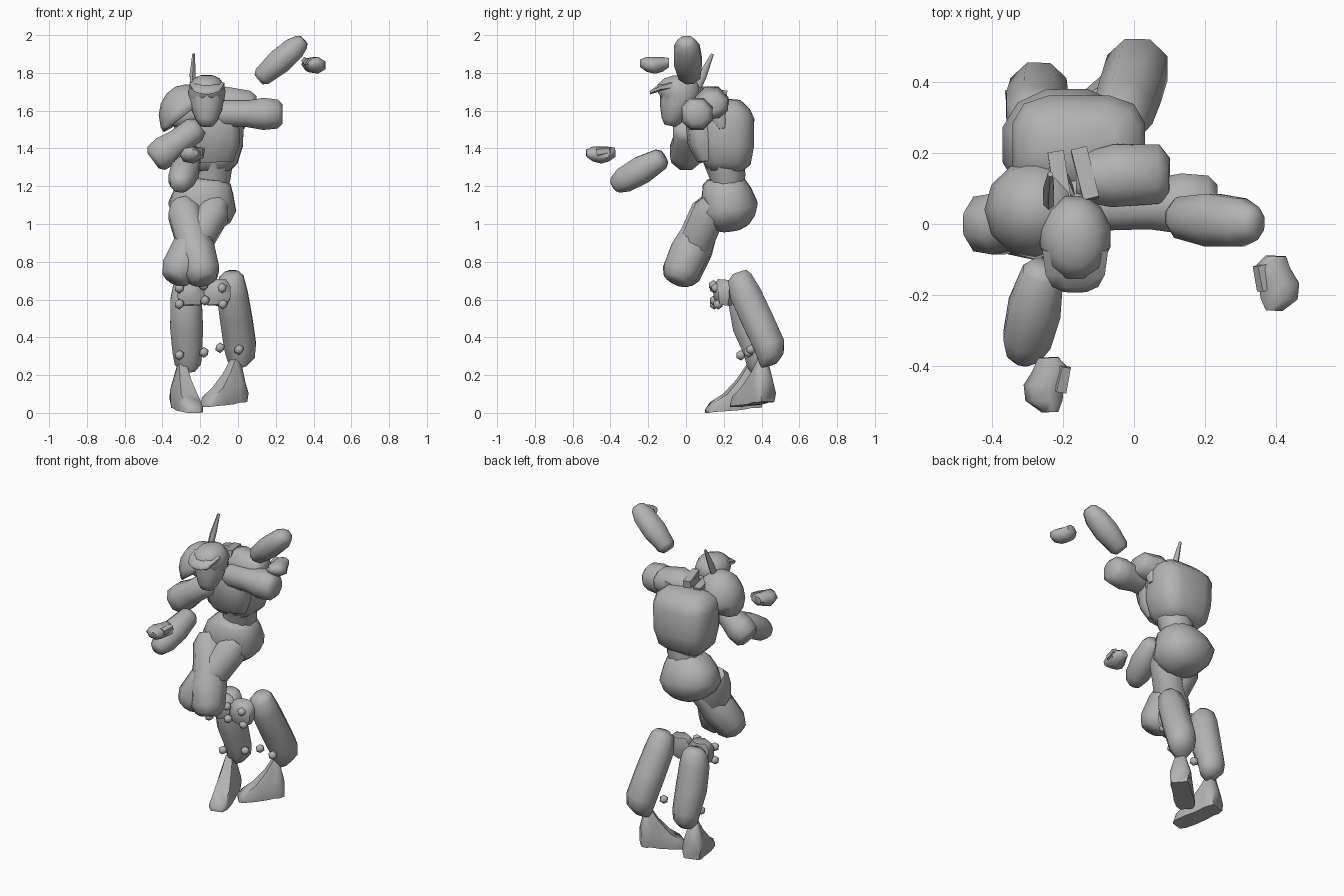
import bpy, bmesh, math
from mathutils import Vector

grey = bpy.data.materials.new("grey")
grey.diffuse_color = (0.45, 0.45, 0.45, 1)


def finish(name, bm, angle=60):
    bmesh.ops.recalc_face_normals(bm, faces=bm.faces)
    mesh = bpy.data.meshes.new(name)
    bm.to_mesh(mesh)
    bm.free()
    mesh.materials.append(grey)
    ob = bpy.data.objects.new(name, mesh)
    bpy.context.collection.objects.link(ob)
    bpy.ops.object.select_all(action='DESELECT')
    ob.select_set(True)
    bpy.context.view_layer.objects.active = ob
    bpy.ops.object.shade_smooth_by_angle(angle=math.radians(angle))
    return ob


def loft(name, rings, sides=8, side=(1, 0, 0), power=1.0, angle=60):
    """Closed body through rings of (x, y, z, half width, half depth)."""
    bm = bmesh.new()
    axis = (Vector(rings[-1][:3]) - Vector(rings[0][:3])).normalized()
    u = Vector(side)
    u = (u - axis * u.dot(axis)).normalized()
    v = axis.cross(u)
    loops = []
    for x, y, z, a, b in rings:
        loop = []
        for i in range(sides):
            t = 2 * math.pi * (i + 0.5) / sides
            c, s = math.cos(t), math.sin(t)
            c = math.copysign(abs(c) ** power, c)
            s = math.copysign(abs(s) ** power, s)
            loop.append(bm.verts.new(Vector((x, y, z)) + u * a * c + v * b * s))
        loops.append(loop)
    for p, q in zip(loops, loops[1:]):
        for i in range(sides):
            j = (i + 1) % sides
            bm.faces.new((p[i], p[j], q[j], q[i]))
    bm.faces.new(loops[0][::-1])
    bm.faces.new(loops[-1])
    return finish(name, bm, angle)


def limb(name, start, end, radii, depth=1.0, side=(1, 0, 0), sides=8):
    """Straight armour segment with radii given as (fraction, radius)."""
    a, b = Vector(start), Vector(end)
    return loft(name, [(*a.lerp(b, f), r, r * depth) for f, r in radii], sides, side)


def dome(name, centre, radii, normal, drop):
    """Shoulder shell: an ellipsoid cut by a tilted plane."""
    bm = bmesh.new()
    bmesh.ops.create_uvsphere(bm, u_segments=12, v_segments=8, radius=1)
    for v in bm.verts:
        v.co = Vector([c + r * k for c, r, k in zip(centre, radii, v.co)])
    n = Vector(normal).normalized()
    bmesh.ops.bisect_plane(bm, geom=bm.verts[:] + bm.edges[:] + bm.faces[:],
                           plane_co=Vector(centre) - n * drop, plane_no=n, clear_inner=True)
    ob = finish(name, bm)
    shell = ob.modifiers.new("thickness", 'SOLIDIFY')
    shell.thickness = 0.012


def knob(name, centre, r=0.028):
    bm = bmesh.new()
    bmesh.ops.create_icosphere(bm, subdivisions=1, radius=r)
    bmesh.ops.translate(bm, verts=bm.verts, vec=centre)
    finish(name, bm)


# torso
loft("torso", [(-.16, .20, 1.275, .11, .085), (-.16, .215, 1.325, .16, .13),
               (-.155, .215, 1.42, .185, .148), (-.155, .22, 1.57, .19, .145),
               (-.155, .22, 1.62, .175, .12), (-.155, .235, 1.66, .12, .055)], 12, power=.6)
loft("chest", [(-.14, .12, 1.33, .12, .06), (-.13, .09, 1.42, .145, .08),
               (-.14, .08, 1.56, .15, .085), (-.15, .1, 1.63, .11, .08)], 10, power=.75)
loft("waist", [(-.16, .22, 1.18, .10, .09), (-.14, .22, 1.25, .105, .095),
               (-.13, .2, 1.34, .11, .11)], 10)
loft("pelvis", [(-.19, .24, .965, .05, .05), (-.19, .235, .985, .10, .10), (-.19, .23, 1.03, .155, .14),
                (-.19, .225, 1.09, .185, .16), (-.18, .215, 1.17, .16, .135),
                (-.16, .2, 1.22, .125, .115), (-.16, .2, 1.245, .08, .09)], 12, power=.85)
loft("neck", [(-.16, .1, 1.58, .06, .06), (-.16, .02, 1.66, .06, .06)], 8)

# head, cap and antenna
loft("head", [(-.165, -.085, 1.52, .035, .03), (-.165, -.075, 1.55, .06, .055),
              (-.165, -.055, 1.61, .085, .085), (-.165, -.04, 1.67, .095, .1),
              (-.165, -.04, 1.72, .095, .1)], 10)
loft("cap", [(-.165, -.03, 1.65, .095, .09), (-.165, -.035, 1.70, .102, .118),
             (-.165, -.045, 1.74, .093, .112), (-.165, -.04, 1.772, .068, .08),
             (-.165, -.035, 1.787, .035, .035)], 12)
loft("cap_brim", [(-.165, -.19, 1.693, .035, .008), (-.165, -.175, 1.703, .07, .012),
                  (-.165, -.14, 1.72, .09, .02), (-.165, -.07, 1.735, .1, .035)], 8)
loft("antenna", [(-.24, .05, 1.7, .016, .022), (-.24, .09, 1.79, .018, .022),
                 (-.235, .14, 1.9, .008, .008)], 6)
loft("collar_block", [(-.12, .07, 1.70, .03, .03), (-.155, .21, 1.68, .03, .035)], 4, power=.8)
loft("rear_collar_block", [(-.20, .07, 1.67, .03, .03), (-.22, .2, 1.65, .03, .035)], 4, power=.8)

# shoulders
dome("right_shoulder_shell", (-.275, .04, 1.575), (.145, .14, .165), (-.6, .05, .8), .0)
limb("right_shoulder", (-.35, .04, 1.57), (-.17, .12, 1.6),
     [(0, .05), (.3, .09), (1, .09)], side=(0, 1, 0))
loft("left_shoulder", [(.1, .13, 1.63, .06, .05), (.07, .14, 1.635, .09, .075),
                       (-.06, .135, 1.635, .095, .1), (-.16, .13, 1.62, .07, .08)],
     8, side=(0, 1, 0))
loft("left_shoulder_lobe", [(.0, .19, 1.5, .04, .03), (-.01, .18, 1.54, .06, .05),
                            (-.03, .17, 1.66, .06, .06)], 8)

# arms
UPPER = [(0, .05), (.12, .075), (.45, .075), (.72, .092), (.93, .083), (1, .055)]
limb("left_upper_arm", (-.12, .05, 1.585), (.235, .06, 1.582), UPPER, side=(0, 1, 0))
limb("right_upper_arm", (-.2, .0, 1.52), (-.45, .0, 1.335), UPPER, side=(0, 1, 0))
FORE = [(0, .04), (.08, .062), (.45, .08), (.78, .073), (.95, .05), (1, .03)]
limb("left_forearm", (.11, .02, 1.765), (.35, .0, 1.975), FORE, .9, (0, 1, 0))
limb("right_forearm", (-.25, -.115, 1.355), (-.315, -.385, 1.2), FORE, 1)


def hand(name, centre, flip):
    """Half-closed fist: palm lump and thumb."""
    x, y, z = centre
    loft(name + "_palm", [(x - .005 * flip, y - .078, z + .005, .025, .02),
                          (x + .01 * flip, y - .045, z, .055, .04),
                          (x + .01 * flip, y + .0, z - .005, .06, .046),
                          (x - .01 * flip, y + .04, z, .055, .04), (x, y + .075, z + .01, .03, .025)], 7)
    loft(name + "_thumb", [(x - .03 * flip, y - .02, z + .01, .025, .025),
                           (x - .045 * flip, y + .05, z + .02, .022, .02)], 5)


hand("left_hand", (.4, -.165, 1.845), 1)
hand("right_hand", (-.24, -.45, 1.37), -1)

# thighs
THIGH = [(0, .06), (.13, .095), (.45, .095), (.62, .108), (.88, .1), (.97, .075), (1, .05)]
limb("right_thigh", (-.30, .14, 1.12), (-.175, -.055, .69), THIGH, 1.03)
limb("left_thigh", (-.10, .15, 1.12), (-.345, -.03, .70), THIGH, 1)

# shins, bent just below the knee, with brackets and knobs
loft("right_shin", [(-.275, .30, .70, .045, .04), (-.275, .30, .67, .075, .07), (-.275, .305, .60, .09, .09),
                    (-.272, .335, .45, .094, .094), (-.268, .38, .32, .085, .08),
                    (-.265, .385, .26, .075, .07), (-.265, .38, .22, .04, .04)], 8)
loft("left_shin", [(-.035, .285, .745, .04, .04), (-.035, .285, .715, .07, .07), (-.03, .315, .63, .088, .09),
                   (-.01, .375, .50, .092, .092), (.01, .44, .36, .092, .09),
                   (.015, .45, .295, .08, .075), (.005, .44, .25, .045, .045)], 8)
for name, x in (("right", -.25), ("left", -.11)):
    loft(name + "_knee_bracket", [(x, .20, .57, .06, .04), (x, .20, .61, .08, .055), (x, .20, .67, .08, .055),
                                  (x, .21, .705, .055, .04)], 6)
for i, p in enumerate([(-.31, .15, .66), (-.31, .15, .575), (-.18, .145, .675), (-.175, .15, .595),
                       (-.085, .16, .66), (-.08, .17, .575)]):
    knob(f"knee_knob_{i}", p)
for i, p in enumerate([(-.31, .29, .305), (-.18, .33, .32), (-.095, .36, .345), (.005, .345, .335)]):
    knob(f"ankle_knob_{i}", p)


def foot(name, heel, toe, lift, profile):
    """Boot: sections of (fraction, bottom, top, sole half, mid half, top half) from heel to toe."""
    h, t = Vector((*heel, lift)), Vector((*toe, lift))
    w = Vector((h.y - t.y, t.x - h.x, 0)).normalized()
    bm = bmesh.new()
    rows = []
    for f, low, top, sole, mid, crown in profile:
        c = h.lerp(t, f)
        m = low + (top - low) * .45
        rows.append([bm.verts.new(c + w * k + Vector((0, 0, z))) for k, z in
                     ((-sole, low), (-mid, m), (-crown, top), (crown, top), (mid, m), (sole, low))])
    for p, q in zip(rows, rows[1:]):
        for i in range(6):
            j = (i + 1) % 6
            bm.faces.new((p[i], p[j], q[j], q[i]))
    bm.faces.new(rows[0])
    bm.faces.new(rows[-1])
    finish(name, bm, 50)


BOOT = [(0, .03, .13, .045, .055, .03), (.1, .025, .24, .055, .06, .025), (.22, .025, .26, .055, .06, .02),
        (.4, .015, .18, .055, .06, .03), (.65, .01, .10, .06, .06, .045),
        (.9, .005, .055, .055, .055, .045), (1, .0, .02, .035, .035, .03)]
foot("right_foot", (-.31, .39), (-.23, .11), .0, BOOT)
foot("left_foot", (.02, .435), (-.18, .26), .03, BOOT)
